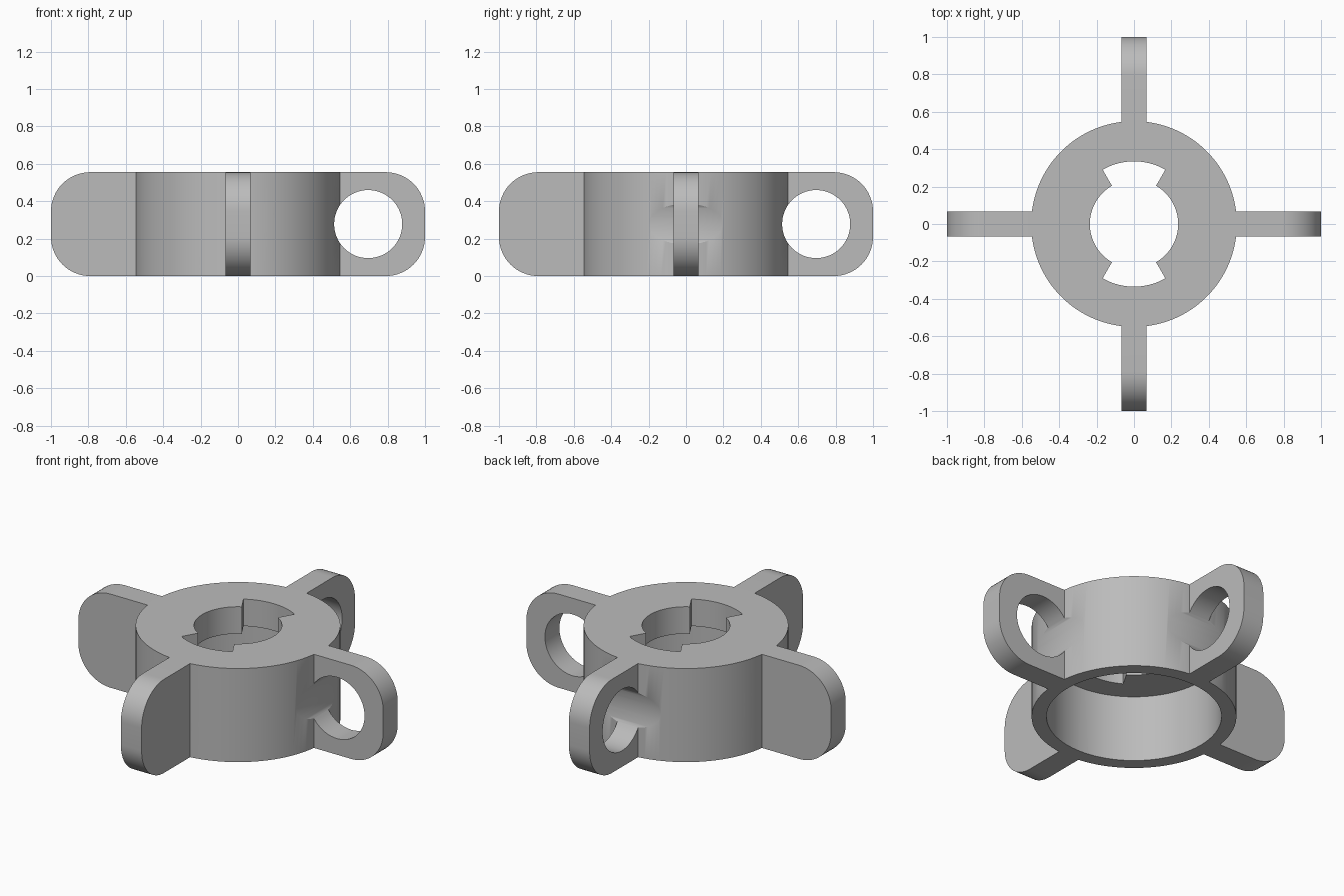
import bpy, bmesh, math
from mathutils import Matrix

cube = bpy.data.objects.get("Cube")
if cube:
    bpy.data.objects.remove(cube, do_unlink=True)

HEIGHT = 0.555
HUB_R, BORE_R = 0.55, 0.47
PLATE = 0.16              # thickness of the top plate
ARM_HALF, ARM_CORNER = 0.068, 0.21
EYE_X, EYE_R = 0.696, 0.182
KEY_R, NOTCH_R = 0.236, 0.335

grey = bpy.data.materials.new("plain_grey")
grey.use_nodes = True
colour = (0.5, 0.5, 0.5, 1)
grey.diffuse_color = colour
grey.node_tree.nodes["Principled BSDF"].inputs["Base Color"].default_value = colour


def prism(name, outline, low, high, matrix=None):
    """Extrude a flat outline from low to high, then place it."""
    bm = bmesh.new()
    face = bm.faces.new([bm.verts.new((x, y, low)) for x, y in outline])
    top = bmesh.ops.extrude_face_region(bm, geom=[face])["geom"]
    moved = [v for v in top if isinstance(v, bmesh.types.BMVert)]
    bmesh.ops.translate(bm, verts=moved, vec=(0, 0, high - low))
    if matrix:
        bm.transform(matrix)
    bmesh.ops.recalc_face_normals(bm, faces=bm.faces)
    mesh = bpy.data.meshes.new(name)
    bm.to_mesh(mesh)
    bm.free()
    mesh.materials.append(grey)
    obj = bpy.data.objects.new(name, mesh)
    bpy.context.collection.objects.link(obj)
    return obj


def arc(cx, cy, radius, start, end, steps):
    angles = [math.radians(start + (end - start) * i / steps) for i in range(steps + 1)]
    return [(cx + radius * math.cos(a), cy + radius * math.sin(a)) for a in angles]


def circle(radius, steps=96, cx=0, cy=0):
    return arc(cx, cy, radius, 0, 360, steps)[:-1]


def combine(target, tool, operation):
    """Apply a boolean and discard the tool."""
    mod = target.modifiers.new(operation.title(), 'BOOLEAN')
    mod.operation, mod.solver, mod.object = operation, 'EXACT', tool
    bpy.context.view_layer.objects.active = target
    bpy.ops.object.modifier_apply(modifier=mod.name)
    bpy.data.objects.remove(tool, do_unlink=True)


# Hub
hub = prism("hub_with_four_arms", circle(HUB_R, 128), 0, HEIGHT)

# Two crossing slabs with rounded ends make the four arms
inner_x = 1 - ARM_CORNER
slab = []
for cx, cz, start in ((inner_x, ARM_CORNER, -90), (inner_x, HEIGHT - ARM_CORNER, 0),
                      (-inner_x, HEIGHT - ARM_CORNER, 90), (-inner_x, ARM_CORNER, 180)):
    slab += arc(cx, cz, ARM_CORNER, start, start + 90, 16)
upright = Matrix.Rotation(math.pi / 2, 4, 'X')
for turn in (0, 90):
    place = Matrix.Rotation(math.radians(turn), 4, 'Z') @ upright
    combine(hub, prism("arm_pair", slab, -ARM_HALF, ARM_HALF, place), 'UNION')

# Wide bore below the top plate
combine(hub, prism("bore_cutter", circle(BORE_R, 128), -0.1, HEIGHT - PLATE), 'DIFFERENCE')

# Round opening with front and back notches
keyhole = []
for start, radius in ((-30, KEY_R), (60, NOTCH_R), (150 - 30, KEY_R), (240, NOTCH_R)):
    keyhole += arc(0, 0, radius, start if radius == NOTCH_R or start > 0 else -60,
                   start + 60 if radius == NOTCH_R else (240 if start > 0 else 60), 32)
combine(hub, prism("keyhole_cutter", keyhole, 0.2, HEIGHT + 0.1), 'DIFFERENCE')

# Arm eyes, which also groove the hub
for turn in range(0, 360, 90):
    place = Matrix.Rotation(math.radians(turn), 4, 'Z') @ upright
    eye = circle(EYE_R, 64, EYE_X, HEIGHT / 2)
    combine(hub, prism("eye_cutter", eye, -0.4, 0.4, place), 'DIFFERENCE')

# Smooth curved walls, sharp edges
bpy.ops.object.select_all(action='DESELECT')
hub.select_set(True)
bpy.context.view_layer.objects.active = hub
bpy.ops.object.shade_smooth_by_angle(angle=math.radians(30))
